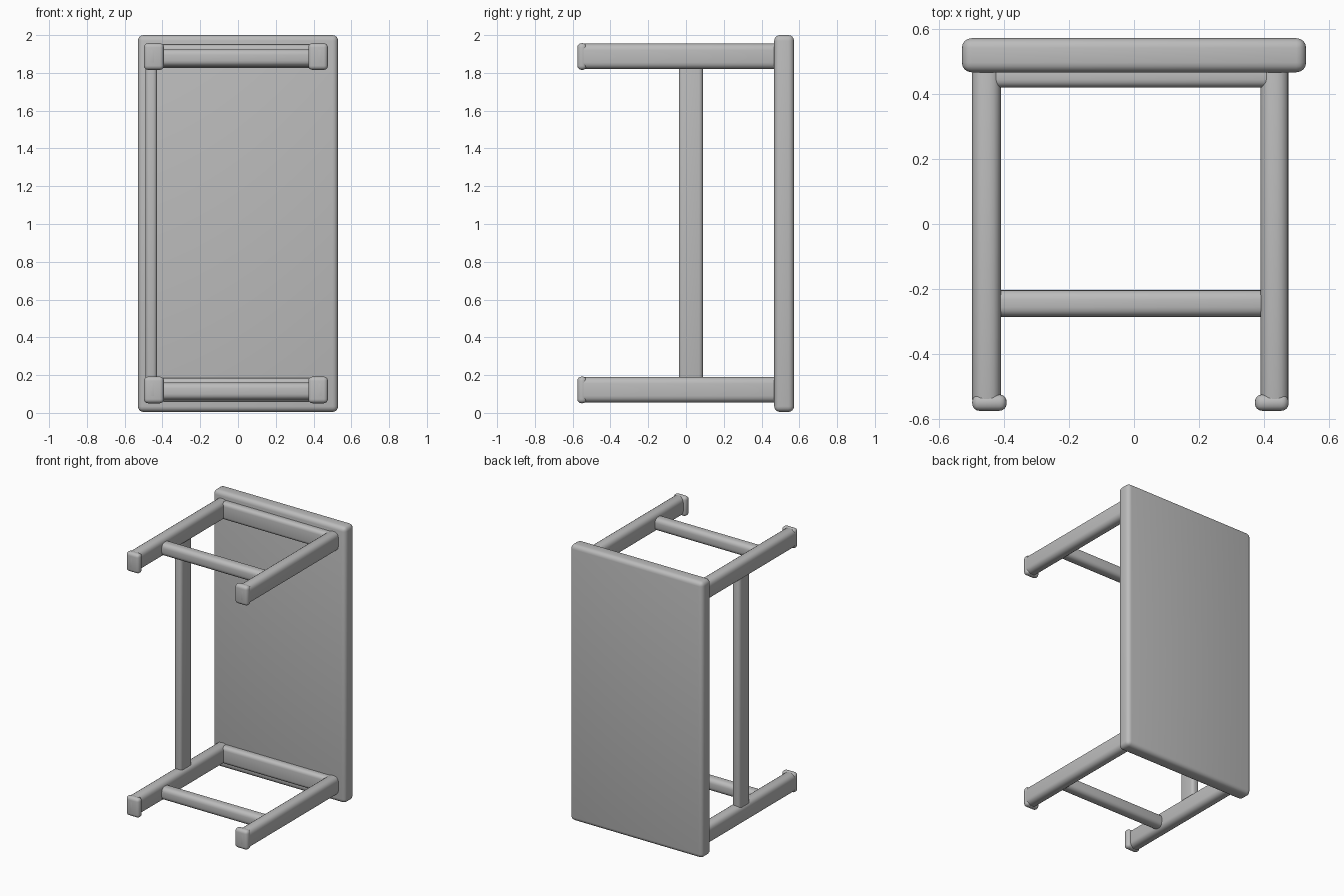
import bpy
import math

if "Cube" in bpy.data.objects:
    bpy.data.objects.remove(bpy.data.objects["Cube"])

grey = bpy.data.materials.new("plain grey")
grey.diffuse_color = (0.5, 0.5, 0.5, 1)
grey.use_nodes = True
grey.node_tree.nodes["Principled BSDF"].inputs["Base Color"].default_value = grey.diffuse_color


def rounded_box(name, x, y, z, radius, segments=4):
    """Box from (min, max) ranges with rounded edges."""
    bpy.ops.mesh.primitive_cube_add(
        size=1, location=[(a + b) / 2 for a, b in (x, y, z)])
    ob = bpy.context.object
    ob.name = name
    ob.scale = [b - a for a, b in (x, y, z)]
    bpy.ops.object.transform_apply(location=False, rotation=False, scale=True)
    bevel = ob.modifiers.new("round", 'BEVEL')
    bevel.width = radius
    bevel.segments = segments
    bpy.ops.object.modifier_apply(modifier=bevel.name)
    bpy.ops.object.shade_smooth_by_angle(angle=math.radians(40))
    ob.data.materials.append(grey)
    return ob


# Table top, standing upright at the back
rounded_box("table_top", (-0.53, 0.53), (0.467, 0.572), (0.005, 2.0), 0.03)

# Two leg frames, one near each end of the top
for end, z0, z1 in (("lower", 0.055, 0.19), ("upper", 1.82, 1.955)):
    for side, x0, x1 in (("left", -0.498, -0.41), ("right", 0.39, 0.476)):
        rounded_box(f"{end}_{side}_leg", (x0, x1), (-0.575, 0.5), (z0, z1), 0.035)
        # slightly swollen foot, leaning inward
        f0, f1 = (x0, x1 + 0.018) if side == "left" else (x0 - 0.018, x1)
        rounded_box(f"{end}_{side}_foot", (f0, f1), (-0.575, -0.525),
                    (z0 - 0.004, z1 + 0.002), 0.022)
    # stretcher between the legs and apron under the top
    rounded_box(f"{end}_stretcher", (-0.44, 0.43), (-0.286, -0.203),
                (z0 + 0.015, z1 - 0.03), 0.03)
    rounded_box(f"{end}_apron", (-0.44, 0.43), (0.42, 0.49),
                (z0 + 0.005, z1 - 0.005), 0.025)

# Long rail joining the two left legs
rounded_box("long_rail", (-0.49, -0.428), (-0.038, 0.09), (0.15, 1.86), 0.022)
